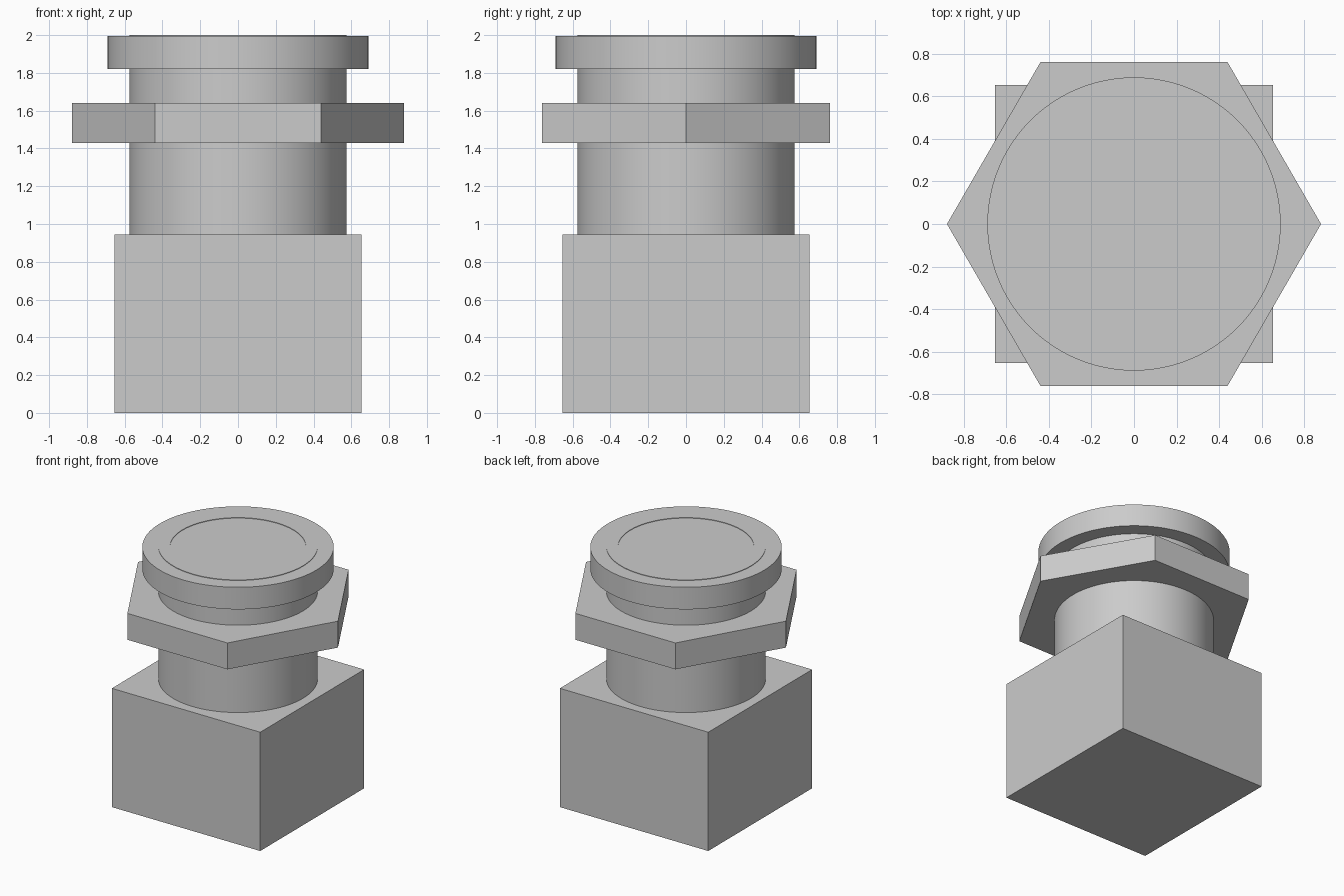
import bpy
import bmesh
import math

cube = bpy.data.objects.get("Cube")
if cube:
    bpy.data.objects.remove(cube, do_unlink=True)

# One plain grey for every part
grey = bpy.data.materials.new("plain_grey")
grey.use_nodes = True
colour = (0.6, 0.6, 0.6, 1)
grey.diffuse_color = colour
grey.node_tree.nodes["Principled BSDF"].inputs["Base Color"].default_value = colour


def finish(obj, name, smooth=False):
    obj.name = obj.data.name = name
    obj.data.materials.append(grey)
    if smooth:
        bpy.ops.object.select_all(action="DESELECT")
        obj.select_set(True)
        bpy.context.view_layer.objects.active = obj
        bpy.ops.object.shade_smooth_by_angle(angle=math.radians(30))


def prism(name, sides, radius, bottom, top, smooth=False):
    """Upright prism with its first corner on +x."""
    bpy.ops.mesh.primitive_cylinder_add(
        vertices=sides, radius=radius, depth=top - bottom,
        location=(0, 0, (bottom + top) / 2))
    obj = bpy.context.object
    if sides == 6:
        obj.rotation_euler.z = math.pi / 6
    finish(obj, name, smooth)


def tube(name, outer, inner, bottom, top, sides=96):
    """Closed hollow tube made by sweeping a rectangular profile."""
    bm = bmesh.new()
    profile = [(inner, bottom), (outer, bottom), (outer, top), (inner, top)]
    rings = []
    for i in range(sides):
        a = 2 * math.pi * i / sides
        rings.append([bm.verts.new((r * math.cos(a), r * math.sin(a), z))
                      for r, z in profile])
    for i in range(sides):
        this, after = rings[i], rings[(i + 1) % sides]
        for j in range(4):
            k = (j + 1) % 4
            bm.faces.new((this[j], after[j], after[k], this[k]))
    bmesh.ops.recalc_face_normals(bm, faces=bm.faces)
    mesh = bpy.data.meshes.new(name)
    bm.to_mesh(mesh)
    bm.free()
    obj = bpy.data.objects.new(name, mesh)
    bpy.context.collection.objects.link(obj)
    finish(obj, name, True)


# Square base block
bpy.ops.mesh.primitive_cube_add(size=1, location=(0, 0, 0.4725))
base = bpy.context.object
base.scale = (1.306, 1.306, 0.945)
finish(base, "base_block")

# Barrel, its rim standing just proud of the cap
tube("barrel", 0.574, 0.49, 0.94, 2.0)

# Hexagonal lock nut, with corners on the x axis
prism("lock_nut", 6, 0.88, 1.43, 1.64)

# Round cap flange
prism("cap_flange", 96, 0.69, 1.82, 1.996, True)
